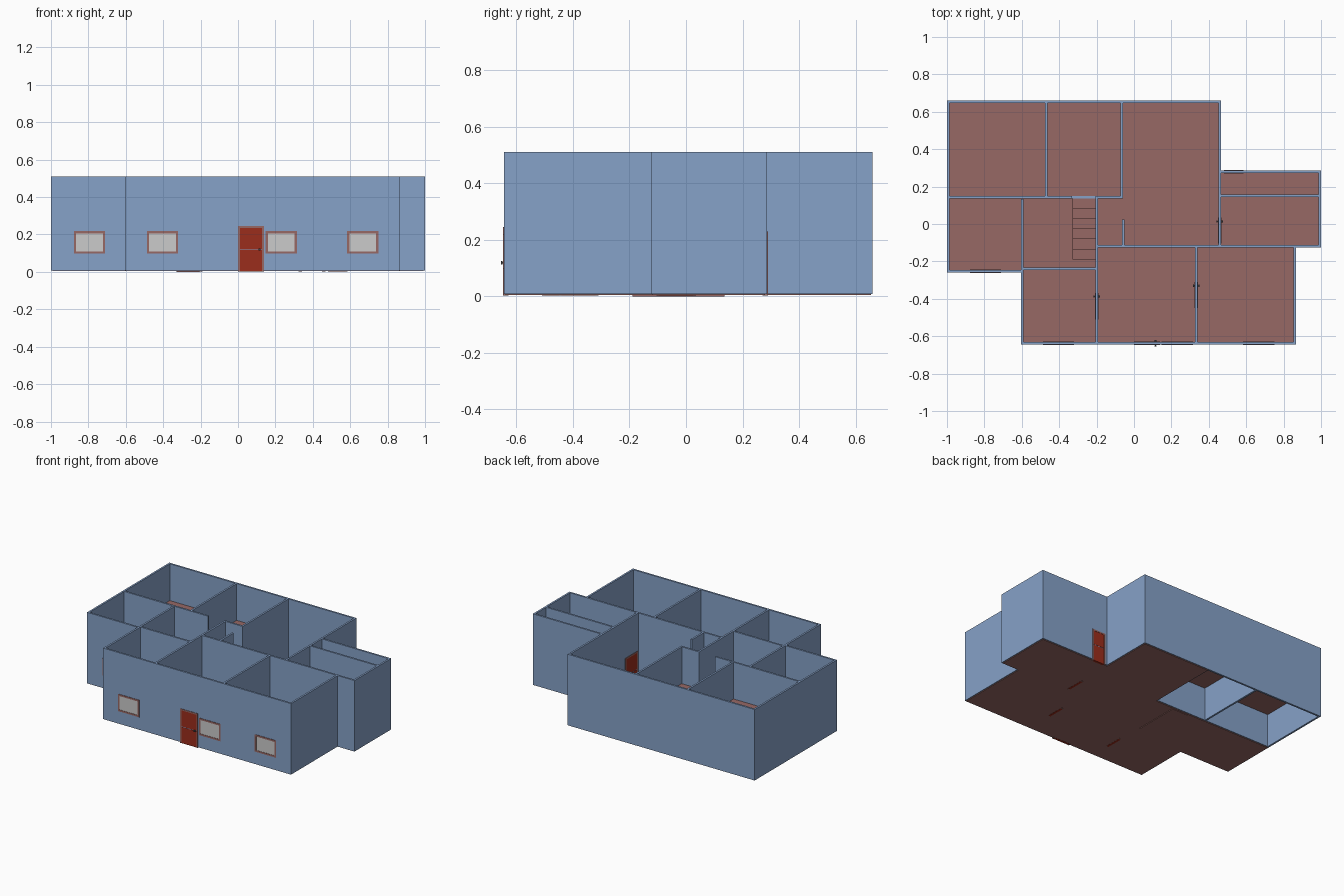
import bpy, bmesh
from mathutils import Matrix, Vector

if "Cube" in bpy.data.objects:
    bpy.data.objects.remove(bpy.data.objects["Cube"])

T = 0.013          # wall thickness
Z0, Z1 = 0.008, 0.51
UP = 0.25          # raised floor level


def material(name, rgb):
    m = bpy.data.materials.new(name)
    m.diffuse_color = (*rgb, 1)
    m.use_nodes = True
    m.node_tree.nodes["Principled BSDF"].inputs["Base Color"].default_value = m.diffuse_color
    return m


BLUE = material("wall_blue", (0.24, 0.36, 0.58))
BROWN = material("floor_brown", (0.31, 0.14, 0.13))
RED = material("door_red", (0.33, 0.027, 0.012))
PANE = material("pane_grey", (0.56, 0.57, 0.58))
DARK = material("handle_dark", (0.05, 0.05, 0.05))


def boxes(name, mat, items):
    """One object from boxes given as (x0, x1, y0, y1, z0, z1)."""
    bm = bmesh.new()
    for x0, x1, y0, y1, z0, z1 in items:
        c = Vector(((x0 + x1) / 2, (y0 + y1) / 2, (z0 + z1) / 2))
        s = Matrix.Diagonal((x1 - x0, y1 - y0, z1 - z0, 1))
        bmesh.ops.create_cube(bm, size=1, matrix=Matrix.Translation(c) @ s)
    me = bpy.data.meshes.new(name)
    bm.to_mesh(me)
    bm.free()
    ob = bpy.data.objects.new(name, me)
    me.materials.append(mat)
    bpy.context.collection.objects.link(ob)
    return ob


def wall_x(y, x0, x1, z0=Z0, z1=Z1):      # wall running along x
    return (x0 - T / 2, x1 + T / 2, y - T / 2, y + T / 2, z0, z1)


def wall_y(x, y0, y1, z0=Z0, z1=Z1):      # wall running along y
    return (x - T / 2, x + T / 2, y0 + T / 2, y1 - T / 2, z0, z1)


# Wall centre lines
L, R, B, F = -0.993, 0.992, 0.654, -0.638
boxes("outer_walls", BLUE, [
    wall_x(B, L, 0.458), wall_y(0.458, -0.118, B),
    wall_x(0.28, 0.471, R - T), wall_y(R, -0.118, 0.293),
    wall_x(-0.118, -0.2 + T, R), wall_y(0.86, F, -0.118),
    wall_x(F, -0.598, 0.86), wall_y(-0.598, F, 0.14),
    wall_x(-0.253, L, -0.598 - T), wall_y(L, -0.253, B)])
boxes("inner_walls", BLUE, [
    wall_x(0.143, L + T, -0.338), wall_x(0.143, -0.325, -0.207, Z0, UP),
    wall_x(0.143, -0.2, -0.065), wall_y(-0.47, 0.143, B),
    wall_y(-0.065, 0.143, B), wall_y(-0.2, F, 0.143),
    wall_x(-0.24, -0.598 + T, -0.2 - T), wall_y(0.333, F, -0.118),
    wall_y(-0.057, -0.118, 0.03), wall_x(0.15, 0.471, R - T)])

# Floors: ground level slabs and the raised rear-left level
boxes("ground_floor", BROWN, [
    (-0.065, 0.458, -0.118, B, 0.004, 0.012),
    (-0.2, -0.065, -0.118, 0.143, 0.004, 0.012),
    (0.458, R, -0.118, 0.28, 0.004, 0.012),
    (-0.598, 0.86, F, -0.118, 0.004, 0.012),
    (-0.598, -0.2, -0.118, 0.143, 0.004, 0.012),
    (L, -0.598, -0.253, 0.143, 0.004, 0.012)])
boxes("raised_floor", BROWN, [
    (L + T / 2, -0.47 - T / 2, 0.143 + T / 2, B - T / 2, UP - 0.008, UP),
    (-0.47 + T / 2, -0.065 - T / 2, 0.143 + T / 2, B - T / 2, UP - 0.008, UP)])

# Stairs climbing towards the raised level
N, y0, y1 = 6, -0.19, 0.137
boxes("stairs", BROWN, [
    (-0.33, -0.207, y0 + (y1 - y0) * i / N, y0 + (y1 - y0) * (i + 1) / N,
     0.0, UP * (i + 1) / N) for i in range(N)])


def frame(a, b, z0, z1, w, sill=True):
    """Border rectangles (a0, a1, z0, z1) around an opening."""
    r = [(a, a + w, z0, z1), (b - w, b, z0, z1), (a + w, b - w, z1 - w, z1)]
    return r + ([(a + w, b - w, z0, z0 + w)] if sill else [])


def place(rects, axis, pos, d):
    """Thicken rectangles across a wall that runs along the axis."""
    if axis == 'x':
        return [(a, b, pos - d, pos + d, c, e) for a, b, c, e in rects]
    return [(pos - d, pos + d, a, b, c, e) for a, b, c, e in rects]


# Windows on the front walls
for i, (x, y) in enumerate([(-0.878, -0.253), (-0.487, F), (0.148, F), (0.583, F)]):
    n = str(i + 1)
    boxes("window_frame_" + n, BROWN,
          place(frame(x, x + 0.167, 0.097, 0.218, 0.012), 'x', y, 0.0095))
    boxes("window_pane_" + n, PANE,
          place([(x + 0.012, x + 0.155, 0.109, 0.206)], 'x', y, 0.0075))


# Doors: two-panel leaf, frame, and a handle where one is seen
def door(name, axis, pos, a, b, handle=None, top=0.245):
    boxes(name + "_frame", BROWN, place(frame(a, b, 0.003, top, 0.01, False), axis, pos, 0.0095))
    boxes(name + "_leaf", RED, place(
        [(a + 0.01, b - 0.01, 0.003, 0.117), (a + 0.01, b - 0.01, 0.121, top - 0.01)],
        axis, pos, 0.008))
    if handle is not None:
        h = handle
        boxes(name + "_handle", DARK,
              place([(h - 0.003, h + 0.003, 0.116, 0.122)], axis, pos, 0.012)
              + place([(h - 0.006, h + 0.006, 0.113, 0.125)], axis, pos - 0.014, 0.003)
              + place([(h - 0.006, h + 0.006, 0.113, 0.125)], axis, pos + 0.014, 0.003))


door("front_door", 'x', F, 0.0, 0.138, 0.115)
door("back_door", 'x', 0.28, 0.48, 0.585, None, 0.23)
door("side_room_door", 'y', 0.458, -0.105, 0.035, 0.013)
door("front_left_door", 'y', -0.2, -0.51, -0.37, -0.387)
door("front_right_door", 'y', 0.333, -0.45, -0.31, -0.33)
